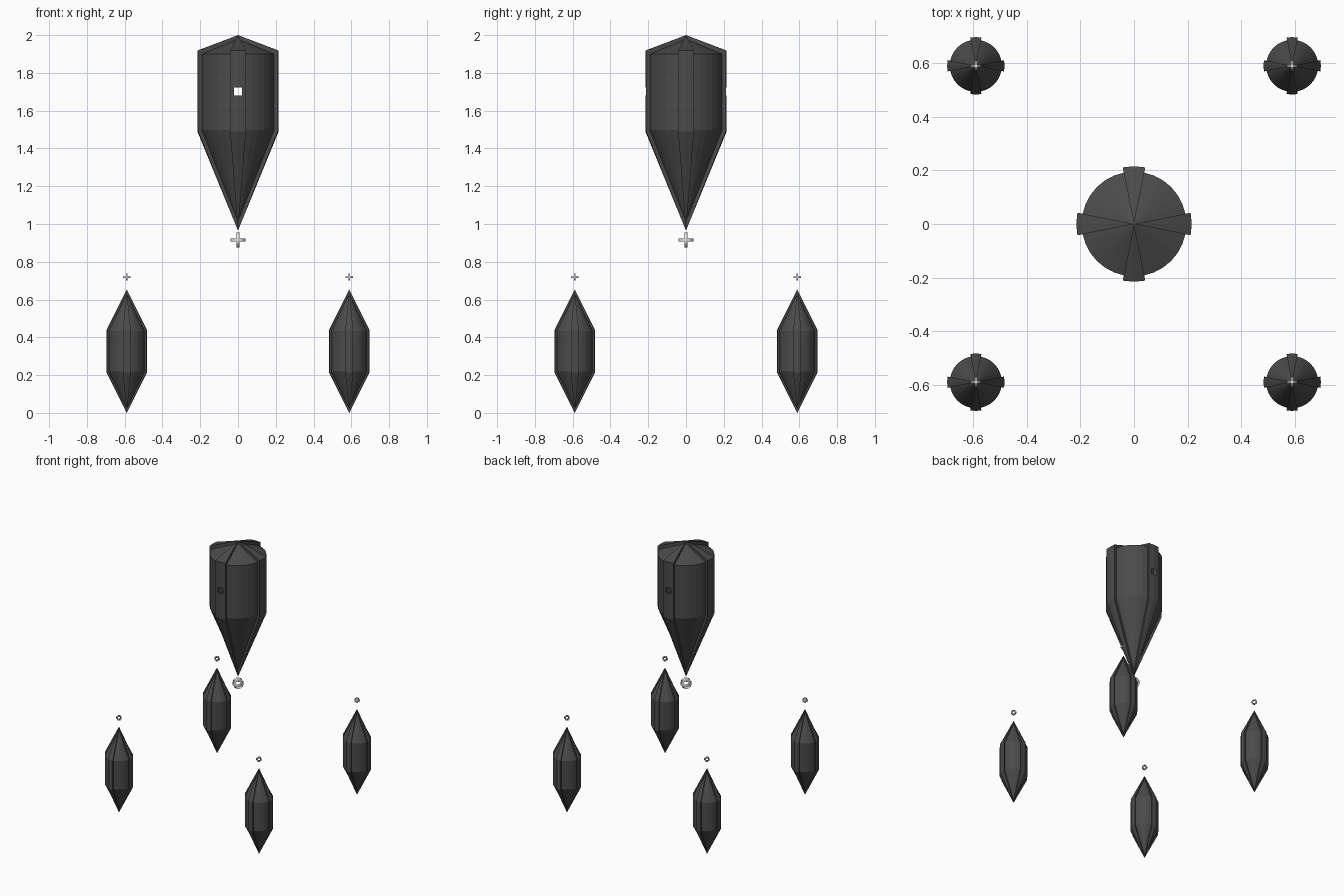
import bpy, bmesh, math
from mathutils import Vector, Matrix

if "Cube" in bpy.data.objects:
    bpy.data.objects.remove(bpy.data.objects["Cube"])

def material(name, v):
    m = bpy.data.materials.new(name)
    m.diffuse_color = (v, v, v, 1)
    m.use_nodes = True
    m.node_tree.nodes["Principled BSDF"].inputs["Base Color"].default_value = m.diffuse_color
    return m

DARK = material("dark grey", 0.07)
LIGHT = material("pale grey", 0.75)

def finish(bm, name, mat, loc):
    me = bpy.data.meshes.new(name)
    bm.to_mesh(me)
    bm.free()
    ob = bpy.data.objects.new(name, me)
    me.materials.append(mat)
    ob.location = loc
    bpy.context.collection.objects.link(ob)
    return ob

SIDES = 32

def ribbed_shell(body, rib):
    """Double cone shell; body and rib are (radius, bottom tip, lower z, upper z, top tip)."""
    bm = bmesh.new()
    tips = {k: (bm.verts.new((0, 0, k[1])), bm.verts.new((0, 0, k[4]))) for k in (body, rib)}
    cache = {}

    def pt(kind, i, lvl):
        key = (kind, i % SIDES, lvl)
        if key not in cache:
            r = kind[0]
            a = math.tau * i / SIDES
            cache[key] = bm.verts.new((r * math.cos(a), r * math.sin(a), kind[2 + lvl]))
        return cache[key]

    for i in range(SIDES):
        # two segments on either side of each axis form a raised rib
        kind = rib if i % 8 in (0, 7) else body
        a, b, c, d = pt(kind, i, 0), pt(kind, i + 1, 0), pt(kind, i + 1, 1), pt(kind, i, 1)
        bm.faces.new((a, b, c, d))
        bm.faces.new((b, a, tips[kind][0]))
        bm.faces.new((d, c, tips[kind][1]))
    # rib side walls
    for i in range(SIDES):
        if i % 8 in (1, 7):
            p, q = (rib, body) if i % 8 == 1 else (body, rib)
            a, b, c, d = pt(p, i, 0), pt(q, i, 0), pt(q, i, 1), pt(p, i, 1)
            bm.faces.new((a, b, c, d))
            bm.faces.new((b, a, tips[p][0], tips[q][0]))
            bm.faces.new((d, c, tips[q][1], tips[p][1]))
    return bm

# main body, with a square opening in the front and back ribs
bm = ribbed_shell((0.195, 1.015, 1.497, 1.9, 1.978), (0.215, 0.965, 1.49, 1.918, 2.0))

def rib_panel(f):
    c = f.calc_center_median()
    return abs(c.x) < 0.035 and abs(c.y) > 0.2 and 1.5 < c.z < 1.91

H, ZC = 0.021, 1.702
for co, no in (((H, 0, 0), (1, 0, 0)), ((-H, 0, 0), (1, 0, 0)),
               ((0, 0, ZC - H), (0, 0, 1)), ((0, 0, ZC + H), (0, 0, 1))):
    faces = [f for f in bm.faces if rib_panel(f)]
    geom = faces + list({e for f in faces for e in f.edges}) + list({v for f in faces for v in f.verts})
    bmesh.ops.bisect_plane(bm, geom=geom, plane_co=co, plane_no=no)
holes = []
for f in bm.faces:
    c = f.calc_center_median()
    if rib_panel(f) and abs(c.x) < H and abs(c.z - ZC) < H:
        holes.append(f)
bmesh.ops.delete(bm, geom=holes, context='FACES')
finish(bm, "main_body", DARK, (0, 0, 0))

# cage of three crossed thin bands
def ring_cage(name, r, w, loc):
    bm = bmesh.new()
    n = 32
    for rot in (Matrix.Identity(3), Matrix.Rotation(math.pi / 2, 3, 'X'), Matrix.Rotation(math.pi / 2, 3, 'Y')):
        loops = []
        for i in range(n):
            a = math.tau * i / n
            loops.append([bm.verts.new(rot @ Vector((r * math.cos(a), r * math.sin(a), z))) for z in (-w, w)])
        for i in range(n):
            A, B = loops[i], loops[(i + 1) % n]
            bm.faces.new((A[0], B[0], B[1], A[1]))
    finish(bm, name, LIGHT, loc)

ring_cage("main_ring_cage", 0.039, 0.008, (0, 0, 0.915))

# four hovering pods, each with its own ring cage
for sx, nx in ((-1, "left"), (1, "right")):
    for sy, ny in ((-1, "front"), (1, "back")):
        x, y = 0.589 * sx, 0.589 * sy
        bm = ribbed_shell((0.097, 0.022, 0.218, 0.434, 0.63), (0.107, 0.0, 0.214, 0.438, 0.652))
        finish(bm, f"pod_{ny}_{nx}", DARK, (x, y, 0))
        ring_cage(f"pod_ring_cage_{ny}_{nx}", 0.019, 0.004, (x, y, 0.719))
